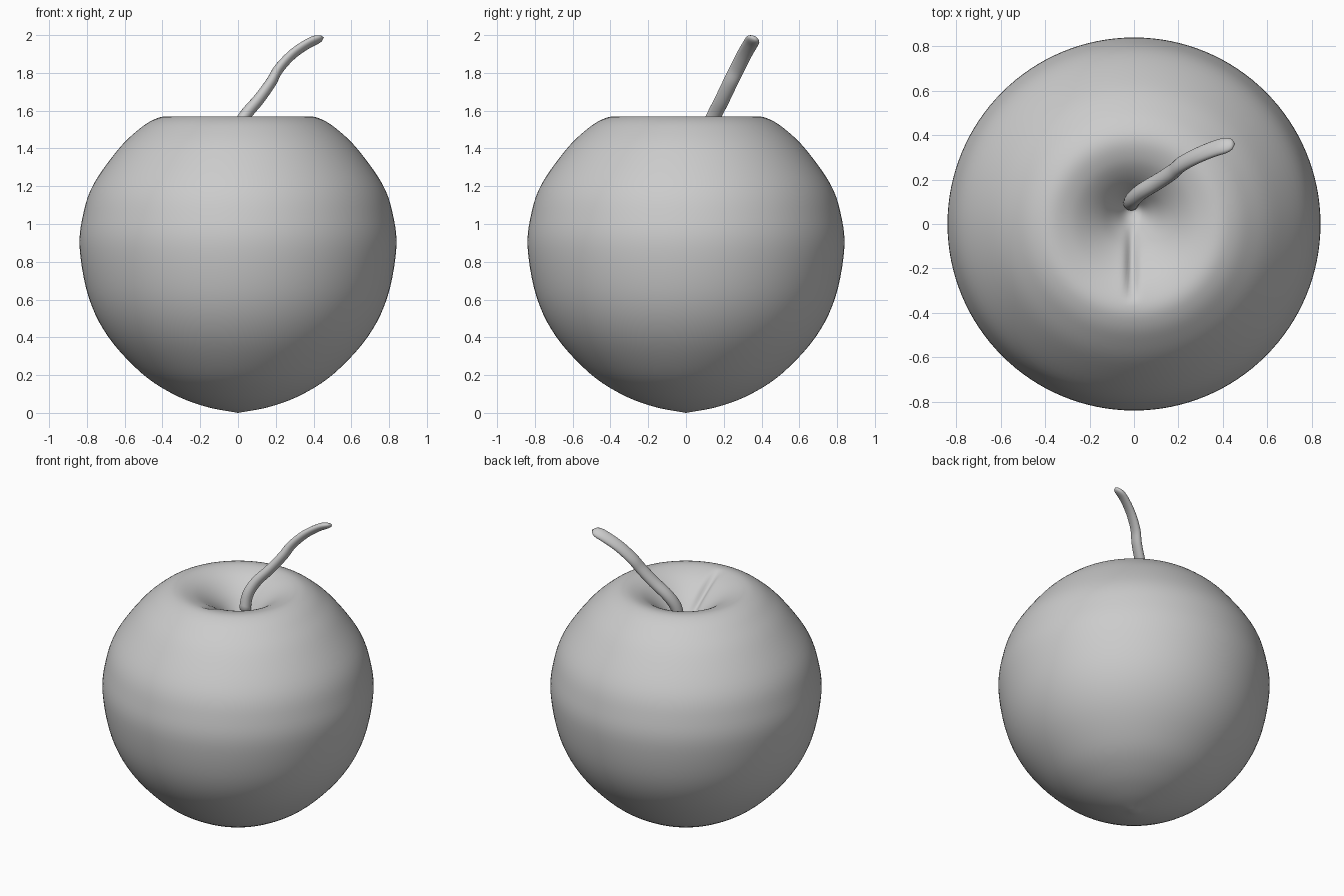
import bpy, bmesh, math
from mathutils import Vector

cube = bpy.data.objects.get("Cube")
if cube:
    bpy.data.objects.remove(cube, do_unlink=True)


def spline(points, steps):
    """Smooth path through the points (Catmull-Rom)."""
    p = [Vector(q) for q in points]
    p = [p[0] * 2 - p[1]] + p + [p[-1] * 2 - p[-2]]
    out = []
    for a, b, c, d in zip(p, p[1:], p[2:], p[3:]):
        for i in range(steps):
            t = i / steps
            out.append(0.5 * (2 * b + (c - a) * t + (2 * a - 5 * b + 4 * c - d) * t ** 2
                              + (3 * b - a - 3 * c + d) * t ** 3))
    return out + [p[-2]]


def skin(name, rings, start, end):
    """Join closed rings into a smooth surface capped by two poles."""
    bm = bmesh.new()
    loops = [[bm.verts.new(co) for co in ring] for ring in rings]
    n = len(loops[0])
    for lo, hi in zip(loops, loops[1:]):
        for i in range(n):
            j = (i + 1) % n
            bm.faces.new((lo[i], lo[j], hi[j], hi[i]))
    first, last = bm.verts.new(start), bm.verts.new(end)
    for i in range(n):
        j = (i + 1) % n
        bm.faces.new((first, loops[0][j], loops[0][i]))
        bm.faces.new((last, loops[-1][i], loops[-1][j]))
    bmesh.ops.recalc_face_normals(bm, faces=bm.faces)
    for f in bm.faces:
        f.smooth = True
    mesh = bpy.data.meshes.new(name)
    bm.to_mesh(mesh)
    bm.free()
    obj = bpy.data.objects.new(name, mesh)
    bpy.context.collection.objects.link(obj)
    return obj


# Fruit body: turned profile with an off-centre dimple and a groove in its front wall
profile = [(0, 0), (0.17, 0.033), (0.34, 0.098), (0.51, 0.21), (0.685, 0.4), (0.79, 0.61),
           (0.838, 0.87), (0.82, 1.05), (0.765, 1.21), (0.63, 1.4), (0.52, 1.505),
           (0.44, 1.555), (0.37, 1.57), (0.29, 1.55), (0.22, 1.51), (0.15, 1.45),
           (0.09, 1.38), (0.04, 1.32), (0, 1.3)]
SIDES = 128


def body_point(r, z, angle):
    x, y = r * math.cos(angle), r * math.sin(angle)
    if z > 1.2 and r < 0.4:
        y += 0.06 * (1 - r / 0.4) ** 2
        along = max(0, 1 - ((y + 0.18) / 0.17) ** 2)
        z -= 0.035 * along * math.exp(-((x + 0.01) / 0.025) ** 2)
    return Vector((x, y, z))


turned = spline([(r, 0, z) for r, z in profile], 5)
rings = [[body_point(p.x, p.z, math.tau * i / SIDES) for i in range(SIDES)]
         for p in turned[1:-1]]
skin("fruit_body", rings, (0, 0, 0), body_point(0, 1.3, 0))

# Stem: bent in a leaning plane, flattening towards a rounded tip
path = spline([(-0.015, 0.09, 1.36), (-0.005, 0.11, 1.48), (0.035, 0.147, 1.57),
               (0.11, 0.192, 1.66), (0.175, 0.235, 1.75), (0.215, 0.27, 1.82),
               (0.29, 0.31, 1.9), (0.38, 0.345, 1.96), (0.455, 0.362, 1.988)], 5)
lean = Vector((0, 0.9, -0.44)).normalized()
rings = []
for k, p in enumerate(path[1:-1], 1):
    t = k / (len(path) - 1)
    across = lean.cross(path[k + 1] - path[k - 1]).normalized()
    tip = math.sqrt(1 - max(0, (t - 0.9) / 0.1) ** 2)
    wide, thin = 0.039 * tip, (0.036 - 0.016 * t) * tip
    rings.append([p + lean * wide * math.cos(a) + across * thin * math.sin(a)
                  for a in (math.tau * i / 20 for i in range(20))])
skin("stem", rings, path[0], path[-1])
